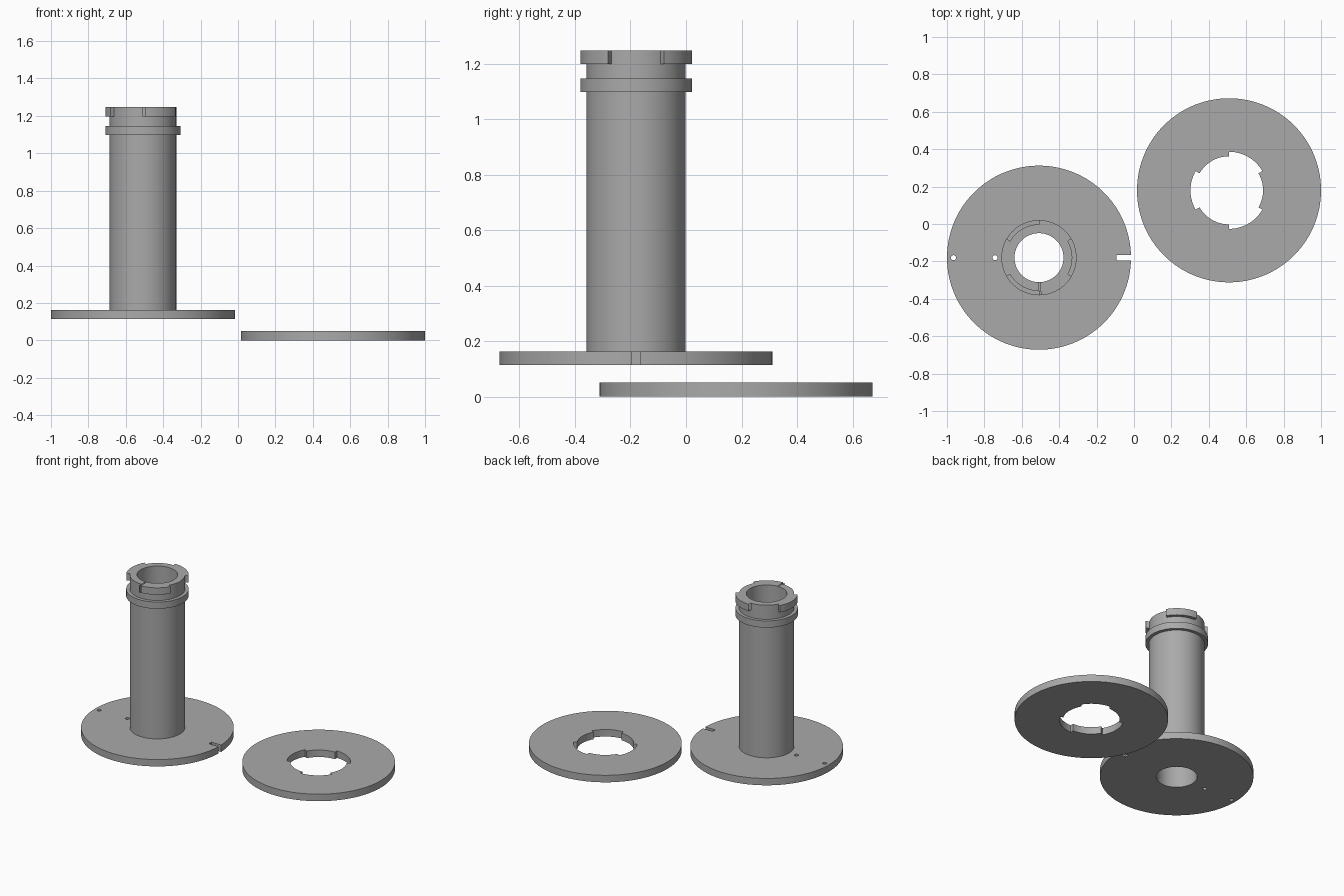
import bpy, bmesh
from math import radians, cos, sin

cube = bpy.data.objects.get("Cube")
if cube:
    bpy.data.objects.remove(cube, do_unlink=True)

SEG = 120
DISC_R = 0.492
BORE_R = 0.131
TUBE_R = 0.178
LUG_R = 0.201
SPOOL = (-0.508, -0.18)
RING = (0.508, 0.18)

grey = bpy.data.materials.new("plain grey")
grey.use_nodes = True
colour = (0.4, 0.4, 0.4, 1)
grey.diffuse_color = colour
grey.node_tree.nodes["Principled BSDF"].inputs["Base Color"].default_value = colour


def add_object(name, bm, centre):
    bmesh.ops.recalc_face_normals(bm, faces=bm.faces)
    mesh = bpy.data.meshes.new(name)
    bm.to_mesh(mesh)
    bm.free()
    mesh.materials.append(grey)
    obj = bpy.data.objects.new(name, mesh)
    obj.location = (*centre, 0)
    bpy.context.collection.objects.link(obj)
    return obj


def revolve(name, profile, centre, start=0, end=360):
    """Sweep a closed (radius, height) profile about a vertical axis."""
    bm = bmesh.new()
    full = end - start == 360
    steps = round((end - start) * SEG / 360)
    rows = []
    for i in range(steps if full else steps + 1):
        a = radians(start + i * 360 / SEG)
        rows.append([bm.verts.new((r * cos(a), r * sin(a), z)) for r, z in profile])
    n = len(profile)
    for i in range(steps):
        p, q = rows[i], rows[(i + 1) % len(rows)]
        for j in range(n):
            k = (j + 1) % n
            bm.faces.new((p[j], q[j], q[k], p[k]))
    if not full:
        bm.faces.new(rows[0])
        bm.faces.new(rows[-1])
    return add_object(name, bm, centre)


def band(r0, r1, z0, z1):
    return [(r0, z0), (r1, z0), (r1, z1), (r0, z1)]


def cut(target, cutter):
    cutter.hide_render = True
    mod = target.modifiers.new("cut", "BOOLEAN")
    mod.operation = "DIFFERENCE"
    mod.solver = "EXACT"
    mod.object = cutter
    bpy.ops.object.select_all(action="DESELECT")
    bpy.context.view_layer.objects.active = target
    target.select_set(True)
    bpy.ops.object.modifier_apply(modifier=mod.name)
    bpy.data.objects.remove(cutter, do_unlink=True)


def finish(obj):
    bpy.ops.object.select_all(action="DESELECT")
    bpy.context.view_layer.objects.active = obj
    obj.select_set(True)
    bpy.ops.object.shade_smooth_by_angle(angle=radians(30))


# Spool: base flange, hollow tube, collar and top rim in one turned profile
BASE, FLOOR, TOP = 0.113, 0.162, 1.247
spool = revolve("spool", [
    (BORE_R, BASE), (DISC_R, BASE), (DISC_R, FLOOR), (TUBE_R, FLOOR),
    (TUBE_R, 1.098), (LUG_R, 1.098), (LUG_R, 1.146), (TUBE_R, 1.146),
    (TUBE_R, 1.198), (LUG_R, 1.198), (LUG_R, TOP), (BORE_R, TOP)], SPOOL)

# Three gaps in the top rim leave three bayonet lugs
for a in (-30, 90, 210):
    cut(spool, revolve("lug_gap_cutter", band(TUBE_R, 0.25, 1.18, 1.3), SPOOL, a, a + 60))

# Edge slot in the base flange
bm = bmesh.new()
bmesh.ops.create_cube(bm, size=1)
bmesh.ops.scale(bm, vec=(0.2, 0.028, 0.2), verts=bm.verts)
bmesh.ops.translate(bm, vec=(0.515, 0, FLOOR), verts=bm.verts)
cut(spool, add_object("slot_cutter", bm, SPOOL))

# Two thread holes in the base flange
for x in (-0.457, -0.235):
    bm = bmesh.new()
    bmesh.ops.create_cone(bm, cap_ends=True, segments=24, radius1=0.0135,
                          radius2=0.0135, depth=0.2)
    bmesh.ops.translate(bm, vec=(x, 0, FLOOR), verts=bm.verts)
    cut(spool, add_object("hole_cutter", bm, SPOOL))
finish(spool)

# Loose flange with notches that pass over the lugs
flange = revolve("loose_flange", band(0.182, DISC_R, 0, 0.05), RING)
for a in (30, 150, 270):
    cut(flange, revolve("notch_cutter", band(0.15, 0.206, -0.1, 0.1), RING, a, a + 60))
finish(flange)
